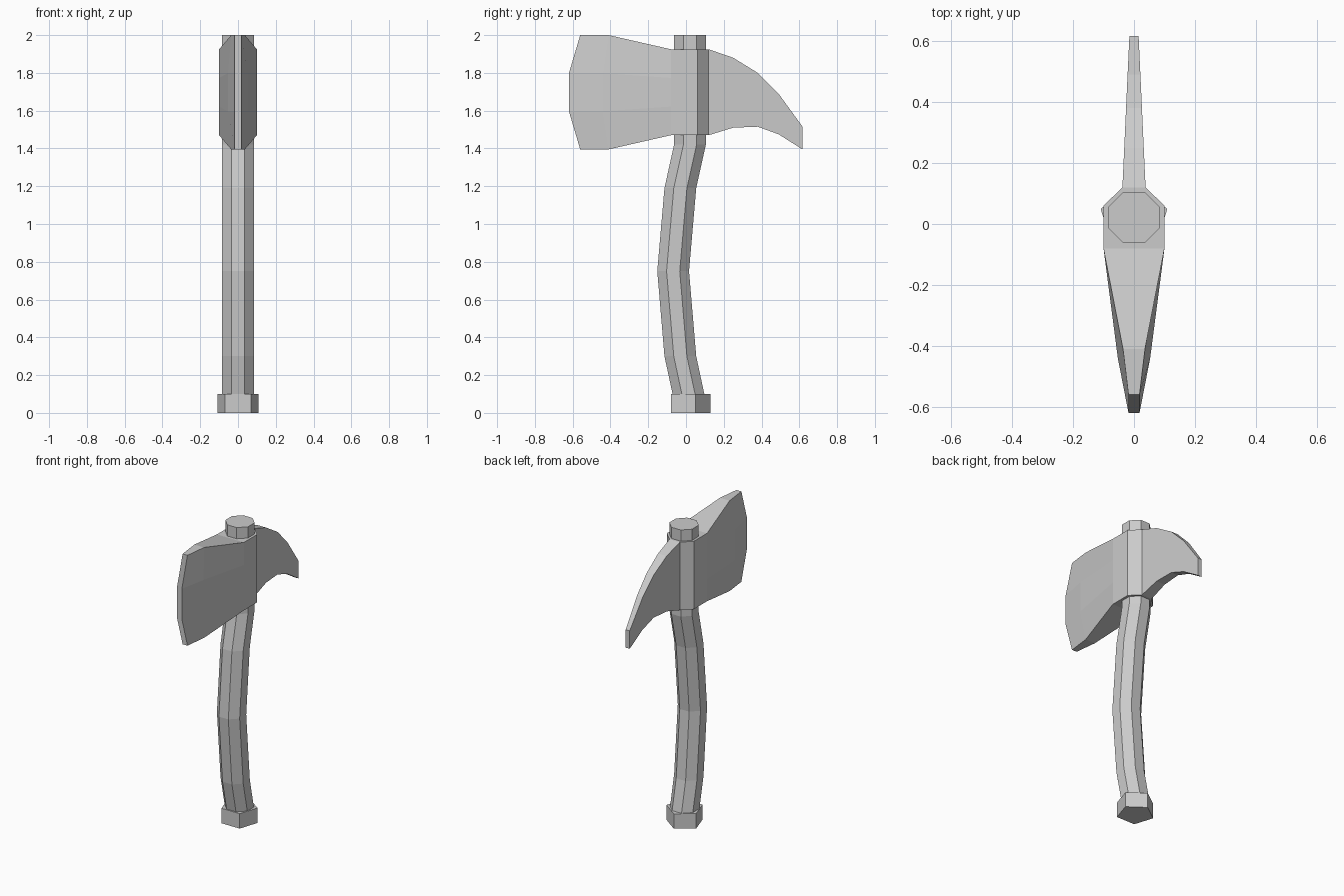
import bpy, bmesh
from math import sin, cos, pi

if "Cube" in bpy.data.objects:
    bpy.data.objects.remove(bpy.data.objects["Cube"])


def loft(name, rings):
    """Skin a list of equal-length vertex rings and cap both ends."""
    bm = bmesh.new()
    loops = [[bm.verts.new(p) for p in ring] for ring in rings]
    n = len(loops[0])
    for a, b in zip(loops, loops[1:]):
        for i in range(n):
            j = (i + 1) % n
            bm.faces.new((a[i], a[j], b[j], b[i]))
    bm.faces.new(loops[0])
    bm.faces.new(loops[-1])
    bmesh.ops.recalc_face_normals(bm, faces=bm.faces)
    mesh = bpy.data.meshes.new(name)
    bm.to_mesh(mesh)
    bm.free()
    obj = bpy.data.objects.new(name, mesh)
    bpy.context.collection.objects.link(obj)
    return obj


def polygon(sides, radius, y, z, start):
    angles = [start + 2 * pi * i / sides for i in range(sides)]
    return [(radius * cos(a), y + radius * sin(a), z) for a in angles]


# Curved octagonal handle: (centre y, height)
path = [(0.013, 0.08), (0.013, 0.1), (-0.03, 0.3), (-0.068, 0.75),
        (-0.03, 1.19), (0.021, 1.42), (0.021, 2.0)]
loft("handle", [polygon(8, 0.091, y, z, pi / 8) for y, z in path])

# Five-sided pommel
loft("pommel", [polygon(5, 0.115, 0.014, z, pi / 2) for z in (0, 0.1)])

# Head sections from cutting edge to pick tip:
# (y at rim, y at middle, half width at rim, half width at middle, top z, bottom z)
sections = [
    (-0.56, -0.62, 0.018, 0.018, 2.0, 1.395),
    (-0.41, -0.44, 0.036, 0.053, 2.0, 1.395),
    (-0.08, -0.08, 0.1, 0.1, 1.925, 1.47),
    (0.06, 0.06, 0.1, 0.1, 1.925, 1.47),
    (0.12, 0.12, 0.038, 0.038, 1.925, 1.47),
    (0.25, 0.25, 0.032, 0.032, 1.88, 1.51),
    (0.38, 0.38, 0.026, 0.026, 1.80, 1.515),
    (0.49, 0.49, 0.021, 0.021, 1.69, 1.475),
    (0.617, 0.617, 0.015, 0.015, 1.515, 1.395),
]
rings = []
for y_rim, y_mid, x_rim, x_mid, top, bottom in sections:
    h = (top - bottom) / 3
    side = [(x_rim, y_rim, top), (x_mid, y_mid, top - h),
            (x_mid, y_mid, bottom + h), (x_rim, y_rim, bottom)]
    rings.append(side + [(-x, y, z) for x, y, z in reversed(side)])
head = loft("axe_head", rings)
